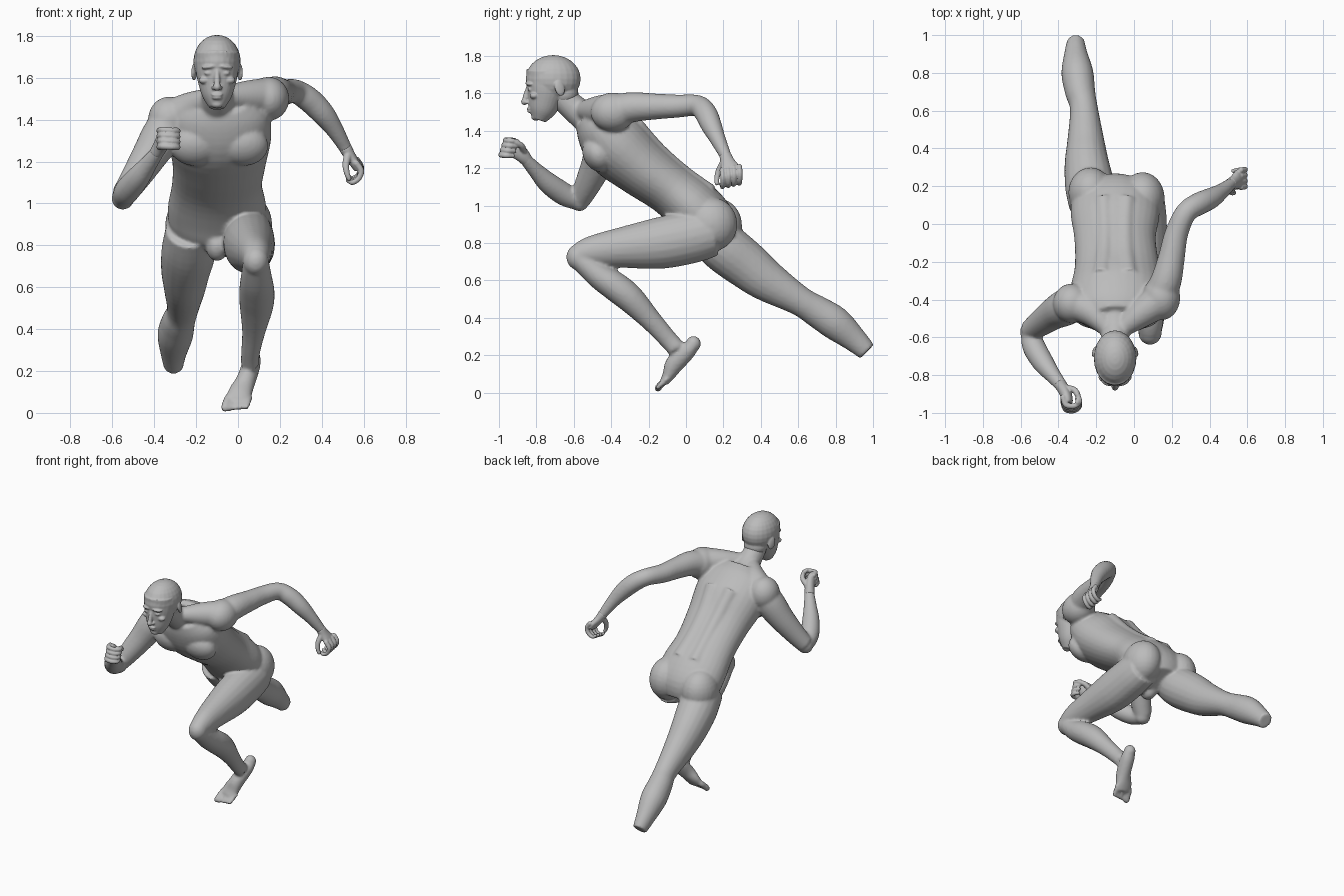
import bpy, bmesh, math
from mathutils import Vector, Matrix

CX = -0.10  # body mid-plane
skin = bpy.data.materials.new("matte grey")
skin.diffuse_color = (0.5, 0.5, 0.5, 1)


def spline(pts, n=4):
    """Catmull-Rom through tuples of any length."""
    p = [pts[0]] + list(pts) + [pts[-1]]
    out = []
    for i in range(1, len(p) - 2):
        a, b, c, d = p[i - 1:i + 3]
        for k in range(n):
            t = k / n
            out.append([0.5 * (2 * q + (r - o) * t + (2 * o - 5 * q + 4 * r - s) * t * t
                               + (3 * q - o - 3 * r + s) * t ** 3)
                        for o, q, r, s in zip(a, b, c, d)])
    out.append(list(pts[-1]))
    return out


def loft(bm, pts, ref=(1, 0, 0), sides=20, tips=False):
    """Closed tube; each point is x, y, z, radius along ref, other radius."""
    pts = [p if len(p) == 5 else (*p, p[3]) for p in pts]
    path = spline(pts)
    ref = Vector(ref)
    rings = []
    for i, (x, y, z, ra, rb) in enumerate(path):
        a, b = path[max(i - 1, 0)], path[min(i + 1, len(path) - 1)]
        t = (Vector(b[:3]) - Vector(a[:3])).normalized()
        u = (ref - t * t.dot(ref)).normalized()
        v = t.cross(u)
        c = Vector((x, y, z))
        rings.append([bm.verts.new(c + u * ra * math.cos(w) + v * rb * math.sin(w))
                      for w in (2 * math.pi * k / sides for k in range(sides))])
    for r, s in zip(rings, rings[1:]):
        for k in range(sides):
            j = (k + 1) % sides
            bm.faces.new((r[k], r[j], s[j], s[k]))
    bm.faces.new(rings[0][::-1])
    bm.faces.new(rings[-1])
    if tips:
        for p in (pts[0], pts[-1]):
            ball(bm, p[:3], (p[3],) * 3)


def ball(bm, c, r, rot=(0, 0, 0)):
    m = Matrix.Translation(c)
    for ang, ax in zip(rot, "XYZ"):
        m = m @ Matrix.Rotation(ang, 4, ax)
    bmesh.ops.create_uvsphere(bm, u_segments=24, v_segments=14, radius=1,
                              matrix=m @ Matrix.Diagonal((*r, 1)))


def finish(bm, name, voxel, smooth):
    bmesh.ops.recalc_face_normals(bm, faces=bm.faces)
    me = bpy.data.meshes.new(name)
    bm.to_mesh(me)
    bm.free()
    me.materials.append(skin)
    ob = bpy.data.objects.new(name, me)
    bpy.context.collection.objects.link(ob)
    r = ob.modifiers.new("fuse", 'REMESH')
    r.mode, r.voxel_size, r.use_smooth_shade = 'VOXEL', voxel, True
    s = ob.modifiers.new("soften", 'SMOOTH')
    s.factor, s.iterations = 0.5, smooth
    return ob


# ---- body: torso and limbs fused together
bm = bmesh.new()
# torso, pelvis to neck base
loft(bm, [(CX, .17, .80, .13, .10), (CX, .13, .88, .22, .15), (CX, .05, .98, .235, .155),
          (CX, -.08, 1.09, .215, .145), (-.09, -.235, 1.205, .225, .16),
          (-.09, -.37, 1.325, .25, .18), (-.09, -.46, 1.43, .23, .145),
          (-.09, -.51, 1.49, .15, .10)], sides=32)
# neck
loft(bm, [(CX, -.46, 1.43, .10), (CX, -.56, 1.49, .078), (CX, -.65, 1.57, .07),
          (CX, -.69, 1.63, .07)])
# neck-to-shoulder slopes
loft(bm, [(-.06, -.55, 1.51, .05), (.03, -.48, 1.51, .075), (.13, -.41, 1.51, .09)], (0, 0, 1))
loft(bm, [(-.14, -.55, 1.50, .05), (-.22, -.47, 1.46, .075), (-.31, -.42, 1.41, .09)], (0, 0, 1))
for s in (-1, 1):
    # chest muscle, back ridge, collar bone
    ball(bm, (-.09 + s * .115, -.47, 1.275), (.12, .08, .10), (.5, 0, 0))
    loft(bm, [(CX + s * .06, .128, 1.064, .05), (CX + s * .052, -.012, 1.163, .05),
              (CX + s * .055, -.157, 1.289, .052), (CX + s * .07, -.278, 1.424, .055)])
    loft(bm, [(CX + s * .02, -.565, 1.405, .016), (CX + s * .18, -.50, 1.43 + s * .03, .02)],
         (0, 0, 1))
# buttocks and groin
ball(bm, (.045, .135, .90), (.118, .14, .145))
ball(bm, (-.23, .165, .895), (.118, .135, .145))
ball(bm, (CX, .03, .80), (.055, .07, .075))
# forward thigh
loft(bm, [(.045, .14, .86, .115, .13), (.05, .04, .835, .122, .14), (.055, -.14, .80, .122, .138),
          (.07, -.35, .775, .098, .108), (.083, -.50, .755, .075, .085),
          (.085, -.575, .735, .06, .065)])
ball(bm, (.085, -.575, .725), (.062, .065, .07))
# forward shin
loft(bm, [(.085, -.57, .72, .062, .06), (.088, -.47, .63, .078, .07), (.09, -.385, .572, .085, .078),
          (.088, -.30, .505, .08, .076), (.075, -.19, .39, .056, .058),
          (.06, -.10, .29, .045, .05), (.058, -.05, .235, .045, .05)])
# trailing leg, cut flat at the shin end
loft(bm, [(-.23, .10, .88, .115, .13), (-.235, .20, .78, .13, .135), (-.25, .32, .685, .118, .128),
          (-.255, .43, .60, .10, .112), (-.265, .61, .49, .074, .08), (-.285, .70, .435, .08, .085),
          (-.30, .80, .37, .085, .09), (-.308, .90, .285, .062, .068),
          (-.308, .968, .22, .046, .052)])
# trailing arm
ball(bm, (.145, -.39, 1.50), (.10, .12, .105))
loft(bm, [(.12, -.42, 1.49, .09), (.17, -.30, 1.525, .082), (.20, -.17, 1.53, .07),
          (.225, -.05, 1.532, .062), (.275, .06, 1.535, .057), (.34, .105, 1.495, .06),
          (.405, .135, 1.43, .056), (.46, .17, 1.355, .043), (.51, .21, 1.27, .032),
          (.525, .22, 1.24, .03)])
# forward arm
ball(bm, (-.33, -.42, 1.40), (.10, .105, .11))
loft(bm, [(-.30, -.41, 1.42, .09), (-.36, -.44, 1.33, .098), (-.425, -.475, 1.225, .085),
          (-.495, -.525, 1.115, .07), (-.55, -.565, 1.035, .058)])
ball(bm, (-.55, -.57, 1.025), (.054, .052, .055))
loft(bm, [(-.55, -.575, 1.025, .05), (-.53, -.65, 1.06, .061), (-.48, -.735, 1.12, .057),
          (-.43, -.80, 1.185, .043), (-.385, -.855, 1.245, .033), (-.375, -.87, 1.265, .032)])
# foot with toes
loft(bm, [(.073, .05, .27, .036, .03), (.062, .01, .225, .045, .045), (.038, -.06, .155, .047, .05),
          (.01, -.092, .095, .058, .034), (-.002, -.118, .055, .06, .024)], tips=False)
ball(bm, (.07, .04, .262), (.038, .04, .042))
for i in range(5):
    r = .02 if i == 0 else .0135
    x = -.052 + .026 * i
    loft(bm, [(x + .005, -.105, .07, r), (x - .005, -.133, .045, r),
              (x - .01, -.15, r + .004 + .003 * i, r)], sides=10, tips=True)
finish(bm, "body", .0095, 5)

# ---- head
bm = bmesh.new()
ball(bm, (CX, -.71, 1.678), (.113, .147, .127))
# face and jaw
loft(bm, [(CX, -.738, 1.72, .104, .116), (CX, -.745, 1.63, .101, .106), (CX, -.757, 1.56, .086, .09),
          (CX, -.772, 1.505, .067, .071), (CX, -.787, 1.458, .036, .038)], sides=28)
ball(bm, (CX, -.802, 1.474), (.03, .026, .02))
ball(bm, (CX, -.65, 1.60), (.08, .075, .07))
# nose and lips
loft(bm, [(CX, -.842, 1.635, .012), (CX, -.856, 1.59, .014), (CX, -.864, 1.556, .018, .014)],
     sides=12, tips=True)
ball(bm, (CX, -.840, 1.519), (.028, .012, .007))
ball(bm, (CX, -.836, 1.504), (.024, .012, .008))
for s in (-1, 1):
    # brow, eye, cheekbone, nostril, ear
    ball(bm, (CX + s * .042, -.838, 1.652), (.036, .018, .010), (0, s * .1, -s * -.35))
    ball(bm, (CX + s * .04, -.833, 1.622), (.021, .014, .010))
    ball(bm, (CX + s * .06, -.812, 1.588), (.028, .024, .018))
    ball(bm, (CX + s * .016, -.85, 1.552), (.011, .013, .009))
    ball(bm, (CX + s * .109, -.675, 1.628), (.011, .028, .043), (.25, 0, s * .35))
finish(bm, "head", .0055, 2)

# ---- forward fist
bm = bmesh.new()
loft(bm, [(-.39, -.85, 1.24, .033), (-.37, -.88, 1.275, .042, .032),
          (-.355, -.92, 1.308, .05, .03), (-.35, -.95, 1.318, .045, .026)], (0, 0, 1))
for i in range(4):
    z = 1.348 - .026 * i
    y = -.008 * i + .012
    loft(bm, [(-.375, -.93 + y, z, .015), (-.36, -.97 + y, z + .003, .0155),
              (-.315, -.975 + y, z, .0145), (-.287, -.95 + y, z - .002, .0135),
              (-.30, -.915 + y, z - .004, .012)], (0, 0, 1), 10, True)
loft(bm, [(-.355, -.87, 1.29, .02), (-.315, -.88, 1.32, .017), (-.295, -.915, 1.34, .015),
          (-.30, -.945, 1.355, .012)], (0, 0, 1), 10, True)
finish(bm, "forward_fist", .0045, 2)

# ---- trailing hand, fingers half curled
bm = bmesh.new()
loft(bm, [(.51, .21, 1.27, .032), (.53, .222, 1.235, .038, .028), (.555, .238, 1.195, .052, .024),
          (.57, .245, 1.165, .05, .018)], (0, 1, 0))
for i in range(4):
    y = .195 + .03 * i
    z = .006 * i
    loft(bm, [(.567, y, 1.19 + z, .0155), (.588, y + .003, 1.155 + z, .015),
              (.575, y + .003, 1.118 + z, .0135), (.545, y, 1.10 + z, .0125),
              (.525, y - .004, 1.112 + z, .011)], (0, 1, 0), 10, True)
loft(bm, [(.525, .20, 1.23, .02), (.515, .175, 1.185, .017), (.52, .165, 1.145, .014),
          (.53, .165, 1.12, .012)], (0, 1, 0), 10, True)
finish(bm, "trailing_hand", .0045, 2)
